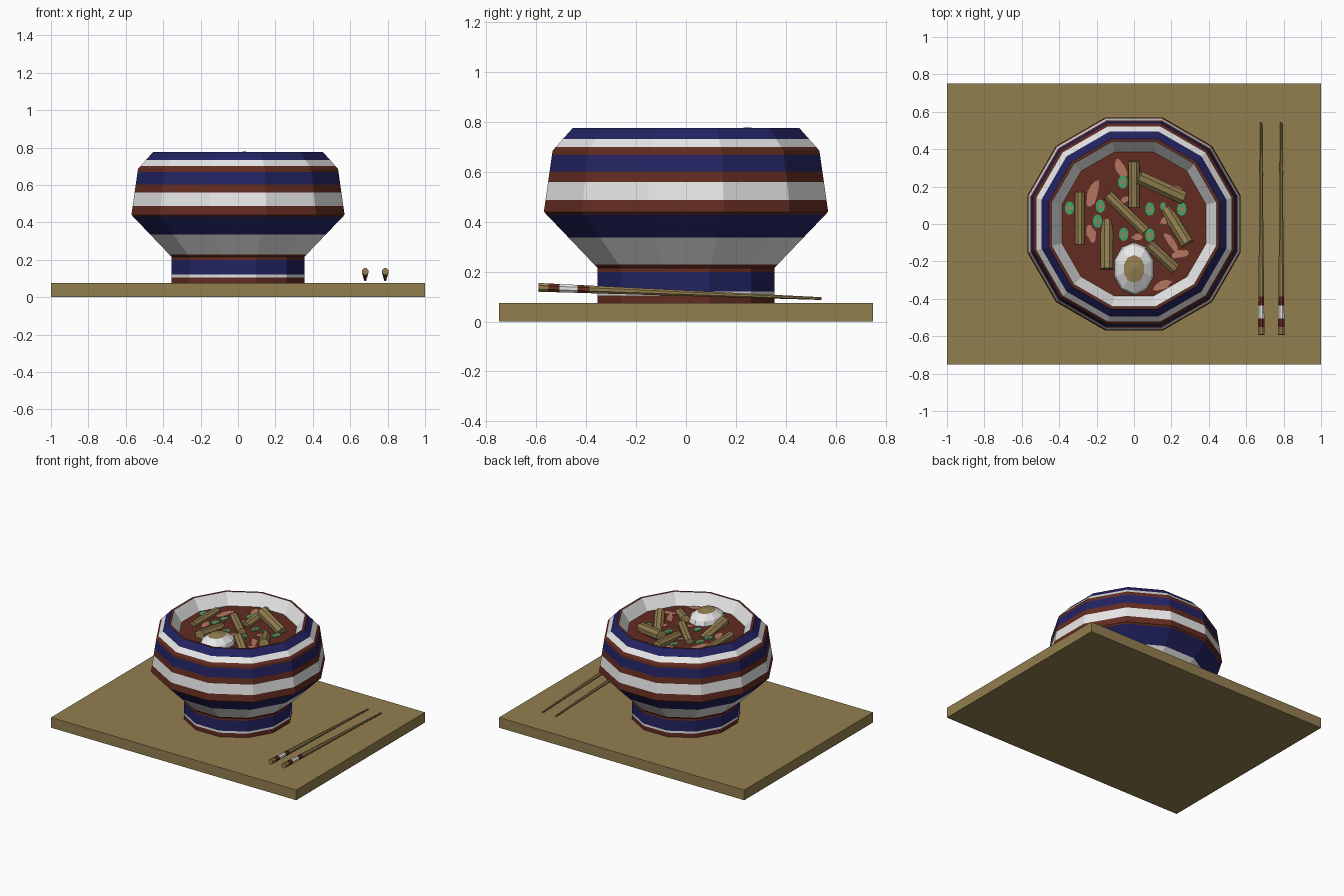
import bpy, bmesh, math, random
from mathutils import Vector

random.seed(4)
if "Cube" in bpy.data.objects:
    bpy.data.objects.remove(bpy.data.objects["Cube"])


def material(name, rgb):
    m = bpy.data.materials.new(name)
    m.use_nodes = True
    m.diffuse_color = (*rgb, 1)
    m.node_tree.nodes["Principled BSDF"].inputs["Base Color"].default_value = (*rgb, 1)
    return m


MATS = {
    "tan": material("tan_wood", (0.29, 0.21, 0.08)),
    "red": material("dark_red", (0.125, 0.025, 0.015)),
    "blue": material("navy_blue", (0.017, 0.017, 0.125)),
    "white": material("white_glaze", (0.8, 0.8, 0.8)),
    "pink": material("pink_oil", (0.46, 0.18, 0.12)),
    "green": material("scallion_green", (0.06, 0.36, 0.13)),
}


def finish(name, bm, colours):
    bmesh.ops.recalc_face_normals(bm, faces=bm.faces)
    mesh = bpy.data.meshes.new(name)
    bm.to_mesh(mesh)
    bm.free()
    for c in colours:
        mesh.materials.append(MATS[c])
    ob = bpy.data.objects.new(name, mesh)
    bpy.context.collection.objects.link(ob)
    return ob


def lathe(name, rows, sides, start=(0, 0, 0), end=(0, 0, 1)):
    """Capped turned shape; rows are (position along axis, radius, colour up to next row)."""
    start, axis = Vector(start), Vector(end) - Vector(start)
    turn = axis.to_track_quat('Z', 'Y')
    colours = sorted({r[2] for r in rows})
    bm = bmesh.new()
    rings = []
    for t, r, _ in rows:
        angles = [math.tau * (i + 0.5) / sides for i in range(sides)]
        rings.append([bm.verts.new(start + axis * t + turn @ Vector((r * math.cos(a), r * math.sin(a), 0)))
                      for a in angles])
    for lo, hi, row in zip(rings, rings[1:], rows):
        for i in range(sides):
            j = (i + 1) % sides
            bm.faces.new((lo[i], lo[j], hi[j], hi[i])).material_index = colours.index(row[2])
    for ring, row in ((rings[0], rows[0]), (rings[-1], rows[-1])):
        bm.faces.new(ring).material_index = colours.index(row[2])
    return finish(name, bm, colours)


def plate(name, colour, x, y, rx, ry, angle=0, wobble=0, z=0.694):
    """Thin flat patch floating on the soup."""
    bm = bmesh.new()
    verts = []
    for i in range(12):
        a = math.tau * i / 12
        k = 1 + random.uniform(-wobble, wobble)
        px, py = rx * k * math.cos(a), ry * k * math.sin(a)
        c, s = math.cos(angle), math.sin(angle)
        verts.append(bm.verts.new((x + px * c - py * s, y + px * s + py * c, z)))
    base = bm.faces.new(verts)
    top = bmesh.ops.extrude_face_region(bm, geom=[base])["geom"]
    bmesh.ops.translate(bm, vec=(0, 0, 0.005), verts=[v for v in top if isinstance(v, bmesh.types.BMVert)])
    return finish(name, bm, [colour])


# Serving board
bm = bmesh.new()
bmesh.ops.create_cube(bm, size=1)
for v in bm.verts:
    v.co = (v.co.x * 2, v.co.y * 1.5, (v.co.z + 0.5) * 0.075)
finish("board", bm, ["tan"])

# Twelve-sided bowl with painted bands
FLAT = 1 / math.cos(math.pi / 12)
outline = [(0.075, 0.355), (0.215, 0.355), (0.44, 0.57), (0.685, 0.535), (0.775, 0.455)]
bands = [(0.075, "red"), (0.105, "white"), (0.12, "blue"), (0.198, "red"), (0.228, "white"),
         (0.336, "blue"), (0.43, "red"), (0.488, "white"), (0.56, "red"), (0.602, "blue"),
         (0.668, "red"), (0.7, "white"), (0.732, "blue"), (0.775, "red")]


def half_width(z):
    for (z0, r0), (z1, r1) in zip(outline, outline[1:]):
        if z <= z1:
            return r0 + (r1 - r0) * (z - z0) / (z1 - z0)


levels = sorted({z for z, _ in outline} | {z for z, _ in bands})
rows = [(z, half_width(z) * FLAT, [c for b, c in bands if b <= z][-1]) for z in levels]
rows += [(0.775, 0.44 * FLAT, "white"), (0.69, 0.385 * FLAT, "white"), (0.26, 0.22 * FLAT, "white")]
lathe("bowl", rows, 12)

# Soup surface
lathe("soup", [(0.6, 0.34 * FLAT, "red"), (0.695, 0.386 * FLAT, "red")], 12)

# Oil patches
for x, y, rx, ry, angle in [
        (-0.07, 0.3, 0.025, 0.06, 0.5), (-0.22, 0.16, 0.028, 0.07, -0.4), (-0.23, -0.05, 0.025, 0.045, 0.3),
        (0.15, -0.33, 0.05, 0.022, 0.4), (0.17, 0.02, 0.03, 0.02, 0.5), (0.2, -0.1, 0.02, 0.06, 0.6),
        (0.25, -0.16, 0.045, 0.02, 0.3), (0.23, 0.18, 0.05, 0.02, -0.5), (0.02, -0.07, 0.03, 0.02, 0),
        (-0.05, 0.13, 0.03, 0.015, 0.6)]:
    plate("oil_patch", "pink", x, y, rx, ry, angle, 0.2)

# Scallion rings with soup showing through the middle
for x, y in [(-0.06, 0.225), (-0.345, 0.085), (-0.18, 0.095), (-0.195, 0.015), (-0.055, -0.055),
             (0.085, 0.08), (0.085, -0.06), (0.255, 0.08), (0.155, 0.095)]:
    size = 0.6 if x == 0.155 else 1
    plate("scallion", "green", x, y, 0.025 * size, 0.036 * size, z=0.697)
    plate("scallion_hole", "pink", x, y, 0.009 * size, 0.014 * size, z=0.699)

# Noodle pieces, some with one end sunk in the soup
for start, end, r in [
        ((-0.29, 0.17, 0.70), (-0.29, -0.11, 0.70), 0.027),
        ((-0.145, 0.02, 0.67), (-0.145, -0.24, 0.715), 0.036),
        ((-0.14, 0.155, 0.705), (0.06, -0.04, 0.715), 0.03),
        ((0, 0.335, 0.715), (0, 0.09, 0.695), 0.032),
        ((0.025, 0.25, 0.744), (0.265, 0.14, 0.70), 0.038),
        ((0.17, 0.08, 0.67), (0.285, -0.105, 0.715), 0.036),
        ((0.08, -0.11, 0.715), (0.22, -0.24, 0.68), 0.032)]:
    lathe("noodle", [(0, r, "tan"), (1, r, "tan")], 8, start, end)

# Egg with a yolk cap chosen by height
bm = bmesh.new()
bmesh.ops.create_uvsphere(bm, u_segments=10, v_segments=6, radius=1)
for f in bm.faces:
    f.material_index = 1 if f.calc_center_median().z > 0.88 else 0
for v in bm.verts:
    v.co = (v.co.x * 0.115, v.co.y * 0.148 - 0.24, v.co.z * 0.09 + 0.68)
finish("egg", bm, ["white", "tan"])

# Tapered chopsticks with painted grips
for x in (0.68, 0.787):
    stick = [(0, "tan"), (0.035, "red"), (0.075, "white"), (0.138, "red"), (0.18, "tan"), (1, "tan")]
    lathe("chopstick", [(t, 0.019 - 0.013 * t, c) for t, c in stick], 8,
          (x, -0.592, 0.137), (x, 0.543, 0.092))
